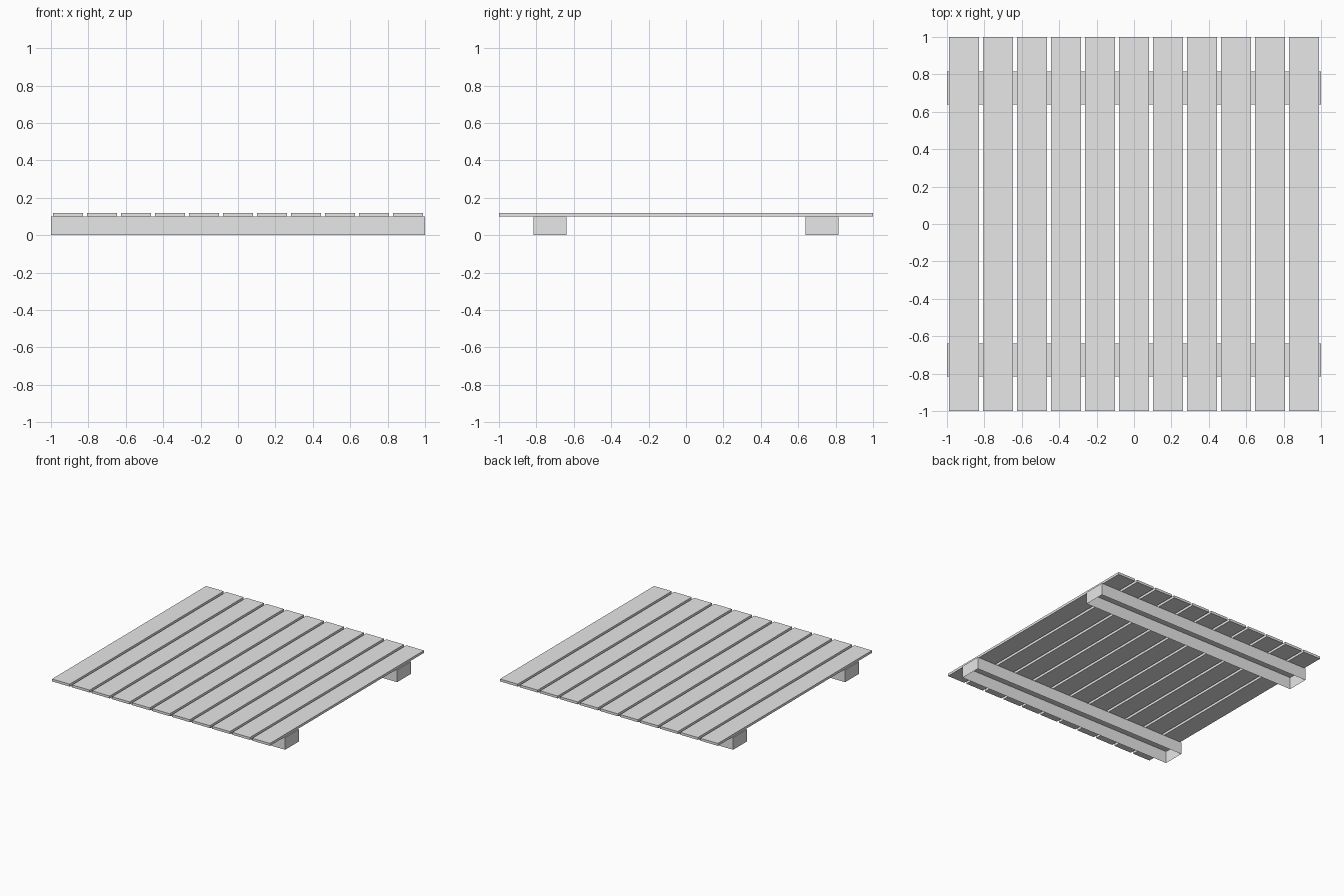
import bpy
import bmesh
from mathutils import Matrix, Vector

cube = bpy.data.objects.get("Cube")
if cube:
    bpy.data.objects.remove(cube, do_unlink=True)

grey = bpy.data.materials.new("plain grey")
grey.use_nodes = True
colour = (0.8, 0.8, 0.8, 1)
grey.diffuse_color = colour
grey.node_tree.nodes["Principled BSDF"].inputs["Base Color"].default_value = colour


def box(name, centre, size, open_bottom=False):
    """Flat-faced box, optionally without its underside."""
    bm = bmesh.new()
    bmesh.ops.create_cube(bm, size=1)
    if open_bottom:
        under = [f for f in bm.faces if f.normal.z < -0.5]
        bmesh.ops.delete(bm, geom=under, context='FACES_ONLY')
    bmesh.ops.transform(bm, matrix=Matrix.Diagonal(Vector(size).to_4d()), verts=bm.verts)
    mesh = bpy.data.meshes.new(name)
    bm.to_mesh(mesh)
    bm.free()
    mesh.materials.append(grey)
    obj = bpy.data.objects.new(name, mesh)
    obj.location = centre
    bpy.context.collection.objects.link(obj)
    return obj


BEAM_H, BOARD_T = 0.1, 0.02
BOARDS, PITCH = 11, 0.182

# Deck boards running front to back with narrow gaps
for i in range(BOARDS):
    x = (i - (BOARDS - 1) / 2) * PITCH
    box(f"deck_board_{i + 1}", (x, 0, BEAM_H + BOARD_T / 2), (0.16, 2, BOARD_T))

# Hollow cross beams, open underneath
for name, side in (("front_beam", -1), ("back_beam", 1)):
    box(name, (0, side * 0.727, BEAM_H / 2), (2, 0.178, BEAM_H), open_bottom=True)
